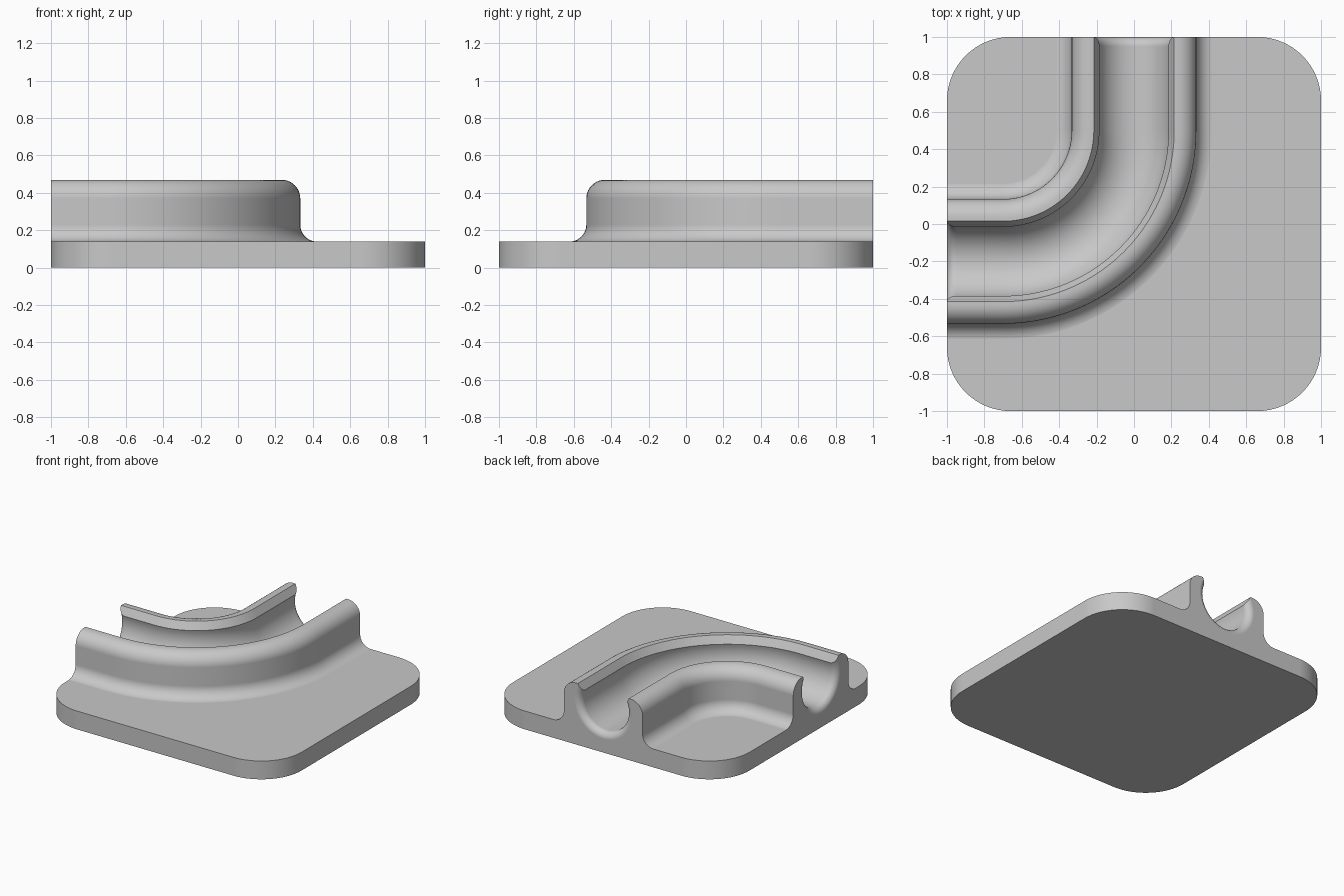
import bpy
import bmesh
from math import sin, cos, pi, radians

cube = bpy.data.objects.get("Cube")
if cube:
    bpy.data.objects.remove(cube, do_unlink=True)

PLATE_TOP = 0.14
RAIL_TOP = 0.47
RAIL_HALF = 0.333
BEND = 0.7            # bend radius of the channel centreline
BEND_X, BEND_Y = -0.7, 0.5
GROOVE_R, GROOVE_Z = 0.195, 0.35
FLARE = 0.05          # rounding at both mouths of the groove

grey = bpy.data.materials.new("light_grey")
grey.use_nodes = True
colour = (0.58, 0.58, 0.58, 1)
grey.diffuse_color = colour
grey.node_tree.nodes["Principled BSDF"].inputs["Base Color"].default_value = colour


def arc(cx, cy, r, start, end, steps):
    """Points along an arc, angles in degrees."""
    return [(cx + r * cos(radians(start + (end - start) * i / steps)),
             cy + r * sin(radians(start + (end - start) * i / steps)))
            for i in range(steps + 1)]


def loft(name, rings):
    """Closed solid skinned over a list of equal-sized rings."""
    bm = bmesh.new()
    loops = [[bm.verts.new(p) for p in ring] for ring in rings]
    for a, b in zip(loops, loops[1:]):
        for i in range(len(a)):
            j = (i + 1) % len(a)
            bm.faces.new((a[i], a[j], b[j], b[i]))
    bm.faces.new(loops[0])
    bm.faces.new(loops[-1])
    bmesh.ops.recalc_face_normals(bm, faces=bm.faces)
    mesh = bpy.data.meshes.new(name)
    bm.to_mesh(mesh)
    bm.free()
    mesh.materials.append(grey)
    obj = bpy.data.objects.new(name, mesh)
    bpy.context.collection.objects.link(obj)
    return obj


def sweep(name, ends, profile):
    """Sweep along straight, quarter bend, straight.
    ends: (distance inside the mouth, size value) pairs, from the mouth inward."""
    stations = [(0, -d + 1 - BEND_Y, 0, s) for d, s in ends]
    inner = ends[-1][1]
    stations += [(-pi / 2 * i / 40, 0, 0, inner) for i in range(41)]
    stations += [(-pi / 2, 0, -(1 + BEND_X) + d, s) for d, s in reversed(ends)]
    rings = []
    for angle, dy, dx, size in stations:
        rings.append([(BEND_X + dx + (BEND + u) * cos(angle),
                       BEND_Y + dy + (BEND + u) * sin(angle), z)
                      for u, z in profile(size)])
    return loft(name, rings)


def combine(target, tool, operation):
    mod = target.modifiers.new(operation.lower(), "BOOLEAN")
    mod.operation = operation
    mod.solver = "EXACT"
    mod.object = tool
    bpy.context.view_layer.objects.active = target
    bpy.ops.object.modifier_apply(modifier=mod.name)
    bpy.data.objects.remove(tool, do_unlink=True)


# Base plate with rounded corners
r = 0.34
c = 1 - r
outline = []
for k, (sx, sy) in enumerate([(1, 1), (-1, 1), (-1, -1), (1, -1)]):
    outline += arc(sx * c, sy * c, r, 90 * k, 90 * k + 90, 16)
track = loft("channel_base", [[(x, y, z) for x, y in outline] for z in (0, PLATE_TOP)])


# Rail body: filleted foot, rounded crest, steep lip on the inside
def rail_profile(_):
    foot, crest = 0.09, 0.1
    half = [(RAIL_HALF + foot, 0.07)]
    half += arc(RAIL_HALF + foot, PLATE_TOP - 0.0005 + foot, foot, 270, 180, 10)
    half += arc(RAIL_HALF - crest, RAIL_TOP - crest, crest, 0, 90, 10)
    half += [(0.215, RAIL_TOP), (0.17, 0.383)]
    return half + [(-u, z) for u, z in reversed(half)]


combine(track, sweep("rail_body", [(0, 1)], rail_profile), "UNION")


# Round groove, flared at both mouths
def groove_profile(radius):
    return arc(0, GROOVE_Z, radius, 0, 360, 64)[:-1]


mouth = [(-0.1, GROOVE_R + FLARE)]
for i in range(9):
    t = radians(90 - 90 * i / 8)
    mouth.append((FLARE * (1 - sin(t)), GROOVE_R + FLARE * (1 - cos(t))))
combine(track, sweep("groove_cutter", mouth, groove_profile), "DIFFERENCE")

# Smooth curved surfaces, crisp edges
bpy.ops.object.select_all(action="DESELECT")
track.select_set(True)
bpy.context.view_layer.objects.active = track
bpy.ops.object.shade_smooth_by_angle(angle=radians(25))
weighted = track.modifiers.new("weighted_normals", "WEIGHTED_NORMAL")
weighted.keep_sharp = True
